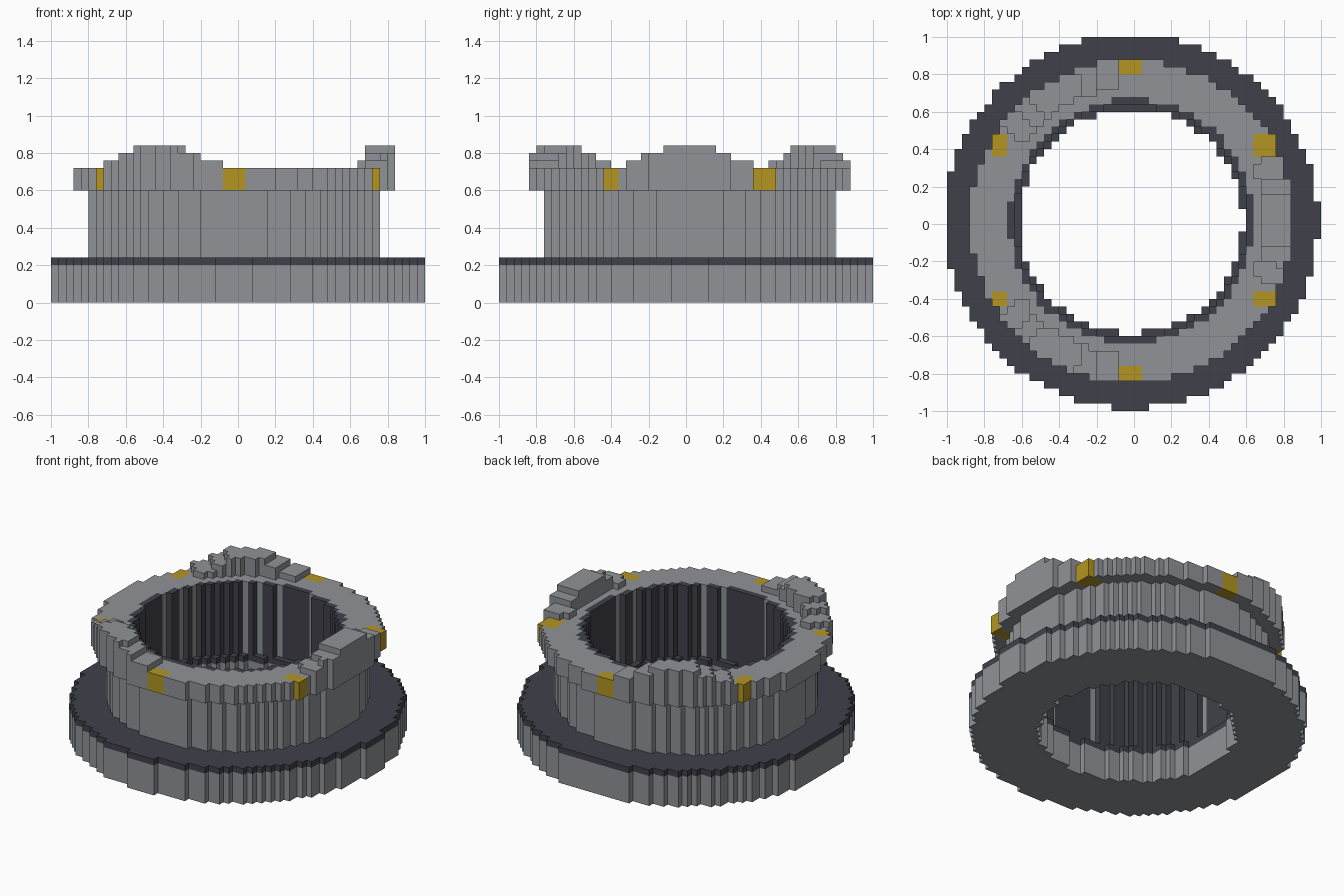
import bpy, bmesh, math

cube = bpy.data.objects.get("Cube")
if cube:
    bpy.data.objects.remove(cube)

CELL = 0.04      # edge of one block
OFFSET = 0.13    # shift of the ring centre inside its middle block


def material(name, colour):
    m = bpy.data.materials.new(name)
    m.diffuse_color = (*colour, 1)
    m.use_nodes = True
    bsdf = m.node_tree.nodes["Principled BSDF"]
    bsdf.inputs["Base Color"].default_value = (*colour, 1)
    bsdf.inputs["Roughness"].default_value = 0.8
    return m


grey = material("stone grey", (0.28, 0.29, 0.31))
dark = material("dark slate", (0.051, 0.051, 0.068))
gold = material("gold", (0.45, 0.30, 0.016))


def radius(i, j):
    return math.hypot(i - OFFSET, j + OFFSET)


def ring(inner, outer):
    return {(i, j) for i in range(-27, 28) for j in range(-27, 28)
            if inner <= radius(i, j) < outer}


def block(i0, i1, j0, j1):
    return {(i, j) for i in range(i0, i1 + 1) for j in range(j0, j1 + 1)}


def blocks_object(name, cells, z0, z1, mat):
    """Extrude a set of grid cells from z0 to z1, outer faces only."""
    bm = bmesh.new()

    def face(*points):
        bm.faces.new([bm.verts.new(p) for p in points])

    h = CELL / 2
    for i, j in sorted(cells):
        x, y = i * CELL - h, j * CELL + h
        corners = [(x - h, y - h), (x + h, y - h), (x + h, y + h), (x - h, y + h)]
        face(*[(*c, z1) for c in corners])
        face(*[(*c, z0) for c in reversed(corners)])
        for k, step in enumerate([(0, -1), (1, 0), (0, 1), (-1, 0)]):
            if (i + step[0], j + step[1]) not in cells:
                a, b = corners[k], corners[(k + 1) % 4]
                face((*a, z0), (*b, z0), (*b, z1), (*a, z1))
    bmesh.ops.remove_doubles(bm, verts=bm.verts[:], dist=CELL / 100)
    mesh = bpy.data.meshes.new(name)
    bm.to_mesh(mesh)
    bm.free()
    mesh.materials.append(mat)
    obj = bpy.data.objects.new(name, mesh)
    bpy.context.collection.objects.link(obj)
    return obj


# Wide base flange with a dark top layer
flange = ring(14.95, 25)
blocks_object("base_flange", flange, 0, 0.2, grey)
blocks_object("flange_top", flange, 0.2, 0.24, dark)

# Upright wall and its thin dark lining
blocks_object("wall", ring(16.3, 19.4), 0.24, 0.6, grey)
blocks_object("wall_lining", ring(15.5, 16.3), 0.24, 0.72, dark)

# Six gold blocks set into the rim
studs = {
    "back_stud": block(-1, 1, 20, 21),
    "front_stud": block(-1, 1, -21, -20),
    "back_left_stud": block(17, 19, 9, 11),
    "front_left_stud": block(17, 19, -11, -10),
    "back_right_stud": block(-18, -17, 9, 11),
    "front_right_stud": block(-18, -17, -11, -10),
}
for name, cells in studs.items():
    blocks_object(name, cells, 0.6, 0.72, gold)
stud_cells = set().union(*studs.values())

# Overhanging rim around the studs
blocks_object("rim", ring(16.3, 21.6) - stud_cells, 0.6, 0.72, grey)

# Three stepped crests on the rim
crest_ring = ring(17.8, 21.6) - stud_cells


def angle_from(cell, centre):
    a = math.degrees(math.atan2(cell[1] + OFFSET, cell[0] - OFFSET))
    return abs((a - centre + 180) % 360 - 180)


for name, centre in (("left", 0), ("back_right", 120), ("front_right", 240)):
    for level, spread in enumerate((24.5, 16.5, 10)):
        cells = {c for c in crest_ring if angle_from(c, centre) < spread}
        z = 0.72 + level * CELL
        blocks_object(f"{name}_crest_step_{level + 1}", cells, z, z + CELL, grey)
